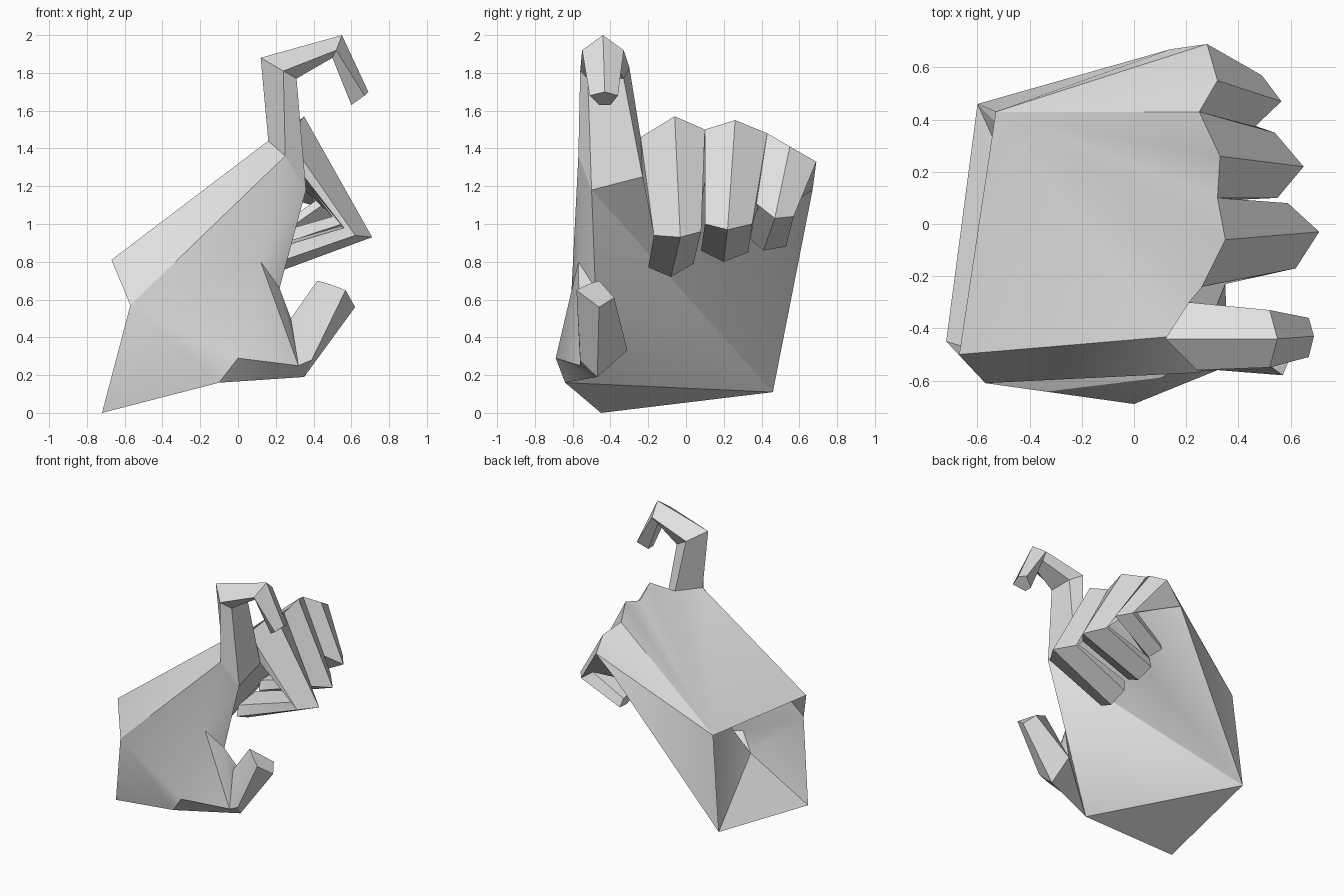
import bpy
import bmesh
import math

old_cube = bpy.data.objects.get("Cube")
if old_cube:
    bpy.data.objects.remove(old_cube, do_unlink=True)

clay = bpy.data.materials.new("clay_grey")
clay.use_nodes = True
clay.diffuse_color = (0.75, 0.75, 0.75, 1)
clay.node_tree.nodes["Principled BSDF"].inputs["Base Color"].default_value = clay.diffuse_color


def finish(name, bm):
    """Turn a bmesh into a shaded object with outward normals."""
    bmesh.ops.recalc_face_normals(bm, faces=bm.faces)
    mesh = bpy.data.meshes.new(name)
    bm.to_mesh(mesh)
    bm.free()
    mesh.materials.append(clay)
    part = bpy.data.objects.new(name, mesh)
    bpy.context.scene.collection.objects.link(part)
    bpy.ops.object.select_all(action="DESELECT")
    part.select_set(True)
    bpy.context.view_layer.objects.active = part
    bpy.ops.object.shade_smooth_by_angle(angle=math.radians(30))


def loft(name, rings):
    """Skin a digit through its joint rings and close the tip."""
    bm = bmesh.new()
    loops = [[bm.verts.new(point) for point in ring] for ring in rings]
    for lower, upper in zip(loops, loops[1:]):
        for i in range(len(lower)):
            j = (i + 1) % len(lower)
            bm.faces.new((lower[i], lower[j], upper[j], upper[i]))
    bm.faces.new(loops[-1])
    finish(name, bm)


# Landmarks of the open wrist rim
marks = {
    "wrist_top_front": (-0.67, -0.50, 0.81),
    "wrist_front": (-0.57, -0.61, 0.57),
    "wrist_bottom": (-0.72, -0.45, 0),
    "wrist_top_back": (-0.53, 0.43, 0.82),
    "wrist_back": (-0.60, 0.46, 0.11),
}
# Knuckle line, from the index finger to the little finger
marks.update({
    "index_side": (0.25, -0.57, 1.36),
    "index_knuckle": (0.16, -0.43, 1.44),
    "index_gap": (0.26, -0.24, 1.46),
    "middle_knuckle": (0.35, -0.06, 1.57),
    "middle_gap": (0.32, 0.10, 1.50),
    "ring_knuckle": (0.33, 0.26, 1.55),
    "ring_gap": (0.25, 0.43, 1.48),
    "little_knuckle": (0.32, 0.55, 1.41),
    "little_side": (0.28, 0.69, 1.33),
})
# Finger creases on the palm side
marks.update({
    "index_crease": (0.36, -0.50, 1.18),
    "middle_crease": (0.35, -0.23, 1.25),
    "ring_crease": (0.36, 0.10, 1.22),
    "little_crease": (0.31, 0.43, 1.22),
    "outer_crease": (0.14, 0.67, 1.18),
})
# Thumb root and the web beside it
marks.update({
    "web": (0.12, -0.57, 0.80),
    "hollow": (0.22, -0.48, 0.66),
    "thumb_bulge": (0, -0.69, 0.29),
    "heel": (-0.10, -0.64, 0.16),
    "thumb_notch": (0.32, -0.56, 0.25),
    "thumb_outer": (0.39, -0.56, 0.28),
    "thumb_under": (0.35, -0.47, 0.19),
    "thumb_inner": (0.33, -0.31, 0.33),
    "thumb_upper": (0.28, -0.46, 0.50),
})

# Palm shell: triangle fans, each a centre followed by its outline
fans = [
    "wrist_top_back wrist_top_front index_knuckle index_gap middle_knuckle middle_gap "
    "ring_knuckle ring_gap little_knuckle little_side outer_crease wrist_back",
    "wrist_front wrist_top_front index_knuckle index_side web thumb_bulge heel wrist_bottom",
    "wrist_back wrist_bottom heel hollow index_crease middle_crease ring_crease "
    "little_crease outer_crease",
    "web index_side index_crease hollow thumb_notch thumb_bulge",
    "hollow thumb_notch thumb_upper thumb_inner heel",
    "thumb_under thumb_inner heel thumb_bulge thumb_notch thumb_outer",
]
bm = bmesh.new()
corners = {key: bm.verts.new(point) for key, point in marks.items()}
for fan in fans:
    centre, *outline = [corners[key] for key in fan.split()]
    for a, b in zip(outline, outline[1:]):
        bm.faces.new((centre, a, b))
finish("palm", bm)


def root(keys):
    return [marks[key] for key in keys.split()]


# Raised, hooked index finger
loft("index_finger", [
    root("index_knuckle index_side index_crease middle_crease index_gap"),
    [(0.12, -0.44, 1.88), (0.24, -0.56, 1.81), (0.31, -0.52, 1.77),
     (0.31, -0.33, 1.77), (0.21, -0.30, 1.83)],
    [(0.55, -0.44, 2.0), (0.52, -0.55, 1.92), (0.50, -0.49, 1.88),
     (0.50, -0.39, 1.88), (0.52, -0.33, 1.92)],
    [(0.69, -0.43, 1.70), (0.67, -0.51, 1.68), (0.60, -0.46, 1.63),
     (0.60, -0.40, 1.63), (0.67, -0.36, 1.68)],
])

# Three fingers curled back to the palm
loft("middle_finger", [
    root("index_gap middle_knuckle middle_gap ring_crease middle_crease"),
    [(0.62, -0.17, 0.94), (0.71, -0.03, 0.93), (0.59, 0.08, 0.96),
     (0.55, 0.06, 0.99), (0.56, -0.16, 0.98)],
    [(0.13, -0.20, 0.77), (0.14, -0.08, 0.72), (0.12, 0.04, 0.79),
     (0.12, 0.04, 0.87), (0.13, -0.18, 0.85)],
])
loft("ring_finger", [
    root("middle_gap ring_knuckle ring_gap little_crease ring_crease"),
    [(0.55, 0.10, 1.0), (0.65, 0.22, 0.97), (0.54, 0.35, 1.0),
     (0.50, 0.32, 1.04), (0.50, 0.12, 1.04)],
    [(0.12, 0.08, 0.86), (0.13, 0.20, 0.80), (0.12, 0.33, 0.85),
     (0.12, 0.31, 0.93), (0.12, 0.10, 0.93)],
])
loft("little_finger", [
    root("ring_gap little_knuckle little_side outer_crease little_crease"),
    [(0.46, 0.37, 1.11), (0.565, 0.47, 1.03), (0.49, 0.57, 1.04),
     (0.42, 0.53, 1.09), (0.42, 0.39, 1.13)],
    [(0.19, 0.34, 0.92), (0.21, 0.41, 0.86), (0.19, 0.53, 0.88),
     (0.18, 0.50, 0.94), (0.18, 0.36, 0.96)],
])

# Thumb, with its notch beside the web
loft("thumb", [
    root("thumb_notch thumb_outer thumb_under thumb_inner thumb_upper"),
    [(0.49, -0.52, 0.68), (0.57, -0.58, 0.65), (0.62, -0.46, 0.56),
     (0.57, -0.38, 0.61), (0.42, -0.46, 0.70)],
])
